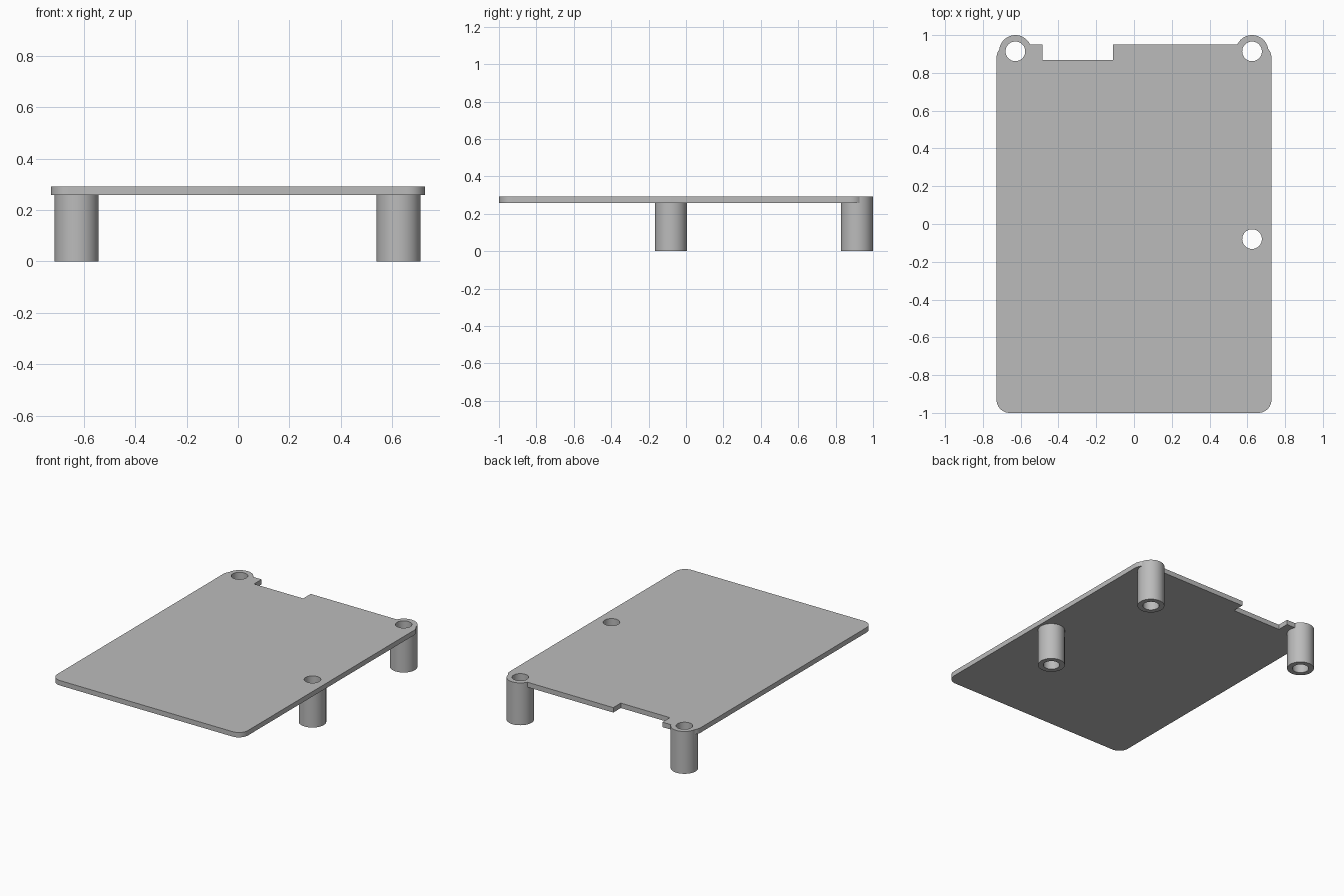
import bpy, bmesh, math

if "Cube" in bpy.data.objects:
    bpy.data.objects.remove(bpy.data.objects["Cube"], do_unlink=True)

TOP, UNDER = 0.292, 0.258
POSTS = [(-0.628, 0.914), (0.625, 0.914), (0.625, -0.08)]

grey = bpy.data.materials.new("light grey")
grey.use_nodes = True
colour = (0.5, 0.5, 0.5, 1)
grey.diffuse_color = colour
grey.node_tree.nodes["Principled BSDF"].inputs["Base Color"].default_value = colour


def prism(name, outline, z0, z1):
    """Extrude a counter-clockwise outline from z0 to z1."""
    bm = bmesh.new()
    face = bm.faces.new([bm.verts.new((x, y, z0)) for x, y in outline])
    up = bmesh.ops.extrude_face_region(bm, geom=[face], use_keep_orig=True)
    for v in up["geom"]:
        if isinstance(v, bmesh.types.BMVert):
            v.co.z = z1
    bmesh.ops.recalc_face_normals(bm, faces=bm.faces)
    mesh = bpy.data.meshes.new(name)
    bm.to_mesh(mesh)
    bm.free()
    mesh.materials.append(grey)
    obj = bpy.data.objects.new(name, mesh)
    bpy.context.collection.objects.link(obj)
    return obj


def arc(cx, cy, r, start, sweep, steps):
    return [(cx + r * math.cos(math.radians(start + sweep * i / steps)),
             cy + r * math.sin(math.radians(start + sweep * i / steps)))
            for i in range(steps + 1)]


def circle(centre, r):
    return arc(*centre, r, 0, 360, 64)[:-1]


def boolean(target, tool, operation):
    """Apply a boolean, then discard the tool object."""
    tool.hide_render = True
    mod = target.modifiers.new(operation.lower(), "BOOLEAN")
    mod.object, mod.operation, mod.solver = tool, operation, "EXACT"
    bpy.context.view_layer.objects.active = target
    bpy.ops.object.modifier_apply(modifier=mod.name)
    bpy.data.objects.remove(tool, do_unlink=True)


# Rounded plate with a rectangular notch in the back edge
W, FRONT, BACK, R = 0.728, -1.0, 0.95, 0.07
outline = (arc(-W + R, FRONT + R, R, 180, 90, 12)
           + arc(W - R, FRONT + R, R, 270, 90, 12)
           + arc(W - R, BACK - R, R, 0, 90, 12)
           + [(-0.11, BACK), (-0.11, 0.868), (-0.485, 0.868), (-0.485, BACK)]
           + arc(-W + R, BACK - R, R, 90, 90, 12))
plate = prism("mounting_plate", outline, UNDER, TOP)

# Standoff posts, flush with the plate top, with screw holes right through
for centre in POSTS:
    boolean(plate, prism("standoff_post", circle(centre, 0.086), 0, TOP), "UNION")
for centre in POSTS:
    boolean(plate, prism("screw_hole", circle(centre, 0.052), -0.1, 0.5), "DIFFERENCE")

bpy.ops.object.select_all(action="DESELECT")
plate.select_set(True)
bpy.context.view_layer.objects.active = plate
bpy.ops.object.shade_smooth_by_angle(angle=math.radians(30))
